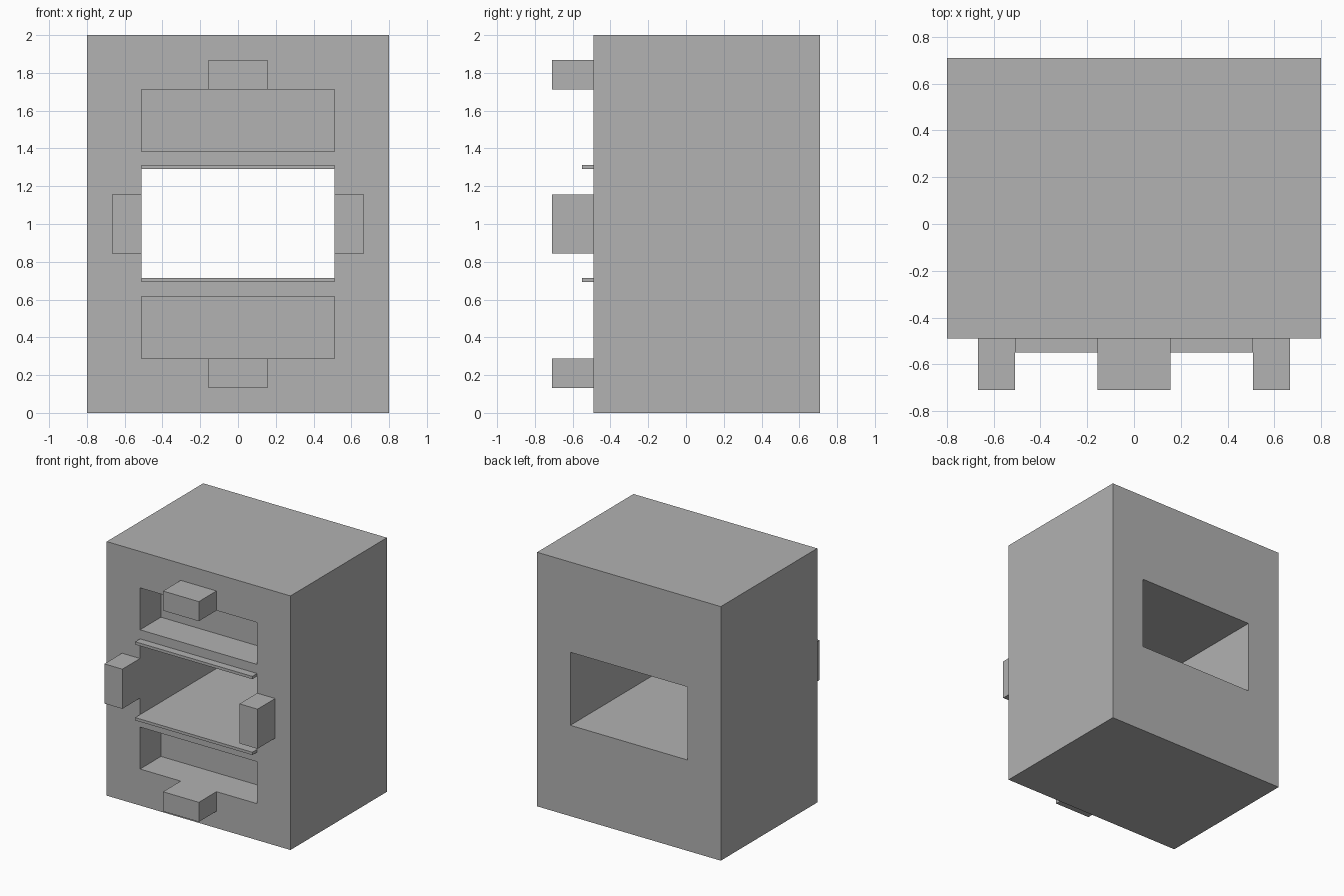
import bpy
import bmesh
from mathutils import Vector

default = bpy.data.objects.get("Cube")
if default:
    bpy.data.objects.remove(default, do_unlink=True)

# Single flat colour
grey = bpy.data.materials.new("plain grey")
grey.use_nodes = True
colour = (0.445, 0.445, 0.445, 1)
grey.diffuse_color = colour
grey.node_tree.nodes["Principled BSDF"].inputs["Base Color"].default_value = colour

FRONT, BACK = -0.49, 0.71
OPEN = 0.51           # half width of every opening
MID = 1.0             # height of the horizontal symmetry plane


def box(name, xs, ys, zs):
    """Axis-aligned box spanning the given ranges."""
    lo, hi = (Vector(c) for c in zip(xs, ys, zs))
    bm = bmesh.new()
    bmesh.ops.create_cube(bm, size=1)
    bmesh.ops.scale(bm, vec=hi - lo, verts=bm.verts)
    bmesh.ops.translate(bm, vec=(lo + hi) / 2, verts=bm.verts)
    mesh = bpy.data.meshes.new(name)
    bm.to_mesh(mesh)
    bm.free()
    mesh.materials.append(grey)
    obj = bpy.data.objects.new(name, mesh)
    bpy.context.collection.objects.link(obj)
    return obj


def span(side, near, far):
    """Height range at a distance from the middle, above or below it."""
    return sorted((MID + side * near, MID + side * far))


# Body block with a through window and two shallow pockets
body = box("body", (-0.8, 0.8), (FRONT, BACK), (0, 2))
cutters = [box("window_cutter", (-OPEN, OPEN), (FRONT - 0.1, BACK + 0.1), (0.715, 1.29))]
for side in (1, -1):
    cutters.append(box("pocket_cutter", (-OPEN, OPEN), (FRONT - 0.1, FRONT + 0.26),
                       span(side, 0.383, 0.713)))
for cutter in cutters:
    cutter.hide_render = True
    cut = body.modifiers.new("cut", "BOOLEAN")
    cut.operation = "DIFFERENCE"
    cut.solver = "EXACT"
    cut.object = cutter

# Bake the cuts and discard the cutters
graph = bpy.context.evaluated_depsgraph_get()
carved = bpy.data.meshes.new_from_object(body.evaluated_get(graph))
body.modifiers.clear()
body.data = carved
for cutter in cutters:
    bpy.data.objects.remove(cutter, do_unlink=True)

# Thin ledges along the window's upper and lower edges
box("upper_ledge", (-OPEN, OPEN), (-0.55, FRONT), (1.29, 1.312))
box("lower_ledge", (-OPEN, OPEN), (-0.55, FRONT), (0.693, 0.715))

# Four protruding tabs
TAB = (-0.71, FRONT)
for side, label in ((1, "top"), (-1, "bottom")):
    box(label + "_tab", (-0.156, 0.156), TAB, span(side, 0.713, 0.867))
for side, label in ((1, "left"), (-1, "right")):
    box(label + "_tab", sorted((side * OPEN, side * 0.667)), TAB, (0.845, 1.157))
